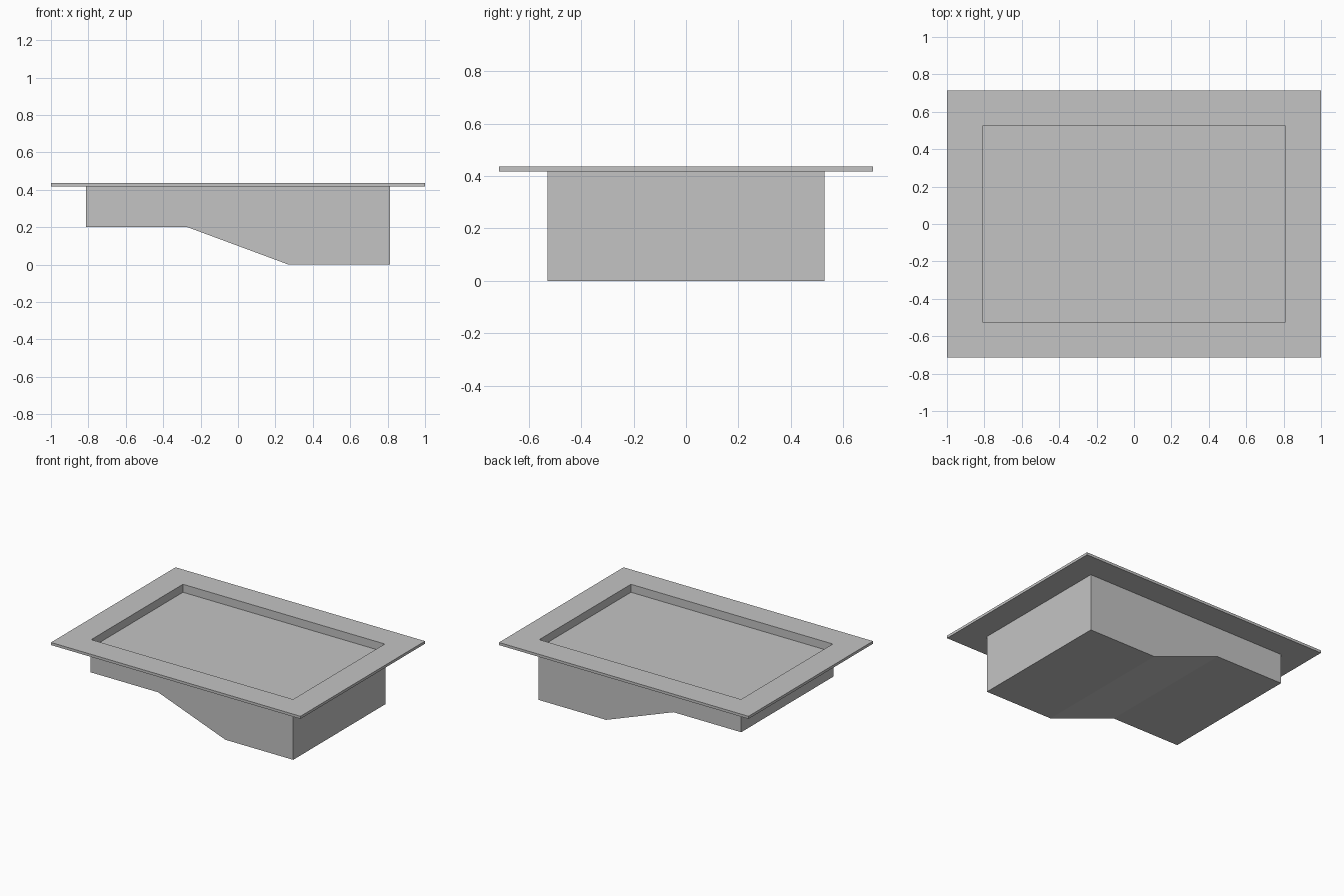
import bpy, bmesh

if "Cube" in bpy.data.objects:
    bpy.data.objects.remove(bpy.data.objects["Cube"])

HX, HY = 0.813, 0.529        # outer half size of the basin
WALL = 0.004
IX, IY = HX - WALL, HY - WALL
DECK_LOW, DECK_TOP = 0.417, 0.436
WATER_Z = 0.378

grey = bpy.data.materials.new("plain grey")
grey.diffuse_color = (0.55, 0.55, 0.55, 1)
grey.use_nodes = True
grey.node_tree.nodes["Principled BSDF"].inputs["Base Color"].default_value = grey.diffuse_color


def finish(name, bm):
    bmesh.ops.recalc_face_normals(bm, faces=bm.faces)
    mesh = bpy.data.meshes.new(name)
    bm.to_mesh(mesh)
    bm.free()
    mesh.materials.append(grey)
    obj = bpy.data.objects.new(name, mesh)
    bpy.context.collection.objects.link(obj)
    return obj


def rectangle(bm, hx, hy, z):
    return [bm.verts.new((sx * hx, sy * hy, z))
            for sx, sy in ((-1, -1), (1, -1), (1, 1), (-1, 1))]


# Deck: flat frame around the opening
bm = bmesh.new()
loops = [rectangle(bm, 1, 0.713, DECK_LOW), rectangle(bm, 1, 0.713, DECK_TOP),
         rectangle(bm, IX, IY, DECK_TOP), rectangle(bm, IX, IY, DECK_LOW)]
for a, b in zip(loops, loops[1:] + loops[:1]):
    for i in range(4):
        j = (i + 1) % 4
        bm.faces.new((a[i], a[j], b[j], b[i]))
finish("deck", bm)

# Basin: open shell with a shallow end, a slope and a deep end
profile = [(-HX, DECK_LOW), (-HX, 0.2), (-0.27, 0.2),
           (0.27, 0), (HX, 0), (HX, DECK_LOW)]
bm = bmesh.new()
front = [bm.verts.new((x, -HY, z)) for x, z in profile]
back = [bm.verts.new((x, HY, z)) for x, z in profile]
bm.faces.new(front)
bm.faces.new(back[::-1])
for i in range(len(profile) - 1):
    bm.faces.new((front[i], back[i], back[i + 1], front[i + 1]))
top = bm.faces.new((front[0], front[-1], back[-1], back[0]))
bmesh.ops.recalc_face_normals(bm, faces=bm.faces)
bmesh.ops.delete(bm, geom=[top], context='FACES_ONLY')
mesh = bpy.data.meshes.new("basin")
bm.to_mesh(mesh)
bm.free()
mesh.materials.append(grey)
basin = bpy.data.objects.new("basin", mesh)
bpy.context.collection.objects.link(basin)
shell = basin.modifiers.new("wall thickness", 'SOLIDIFY')
shell.thickness = WALL
shell.offset = -1
shell.use_even_offset = True

# Water surface
bm = bmesh.new()
face = bm.faces.new(rectangle(bm, IX, IY, WATER_Z))
water = finish("water", bm)
if water.data.polygons[0].normal.z < 0:
    water.data.flip_normals()
